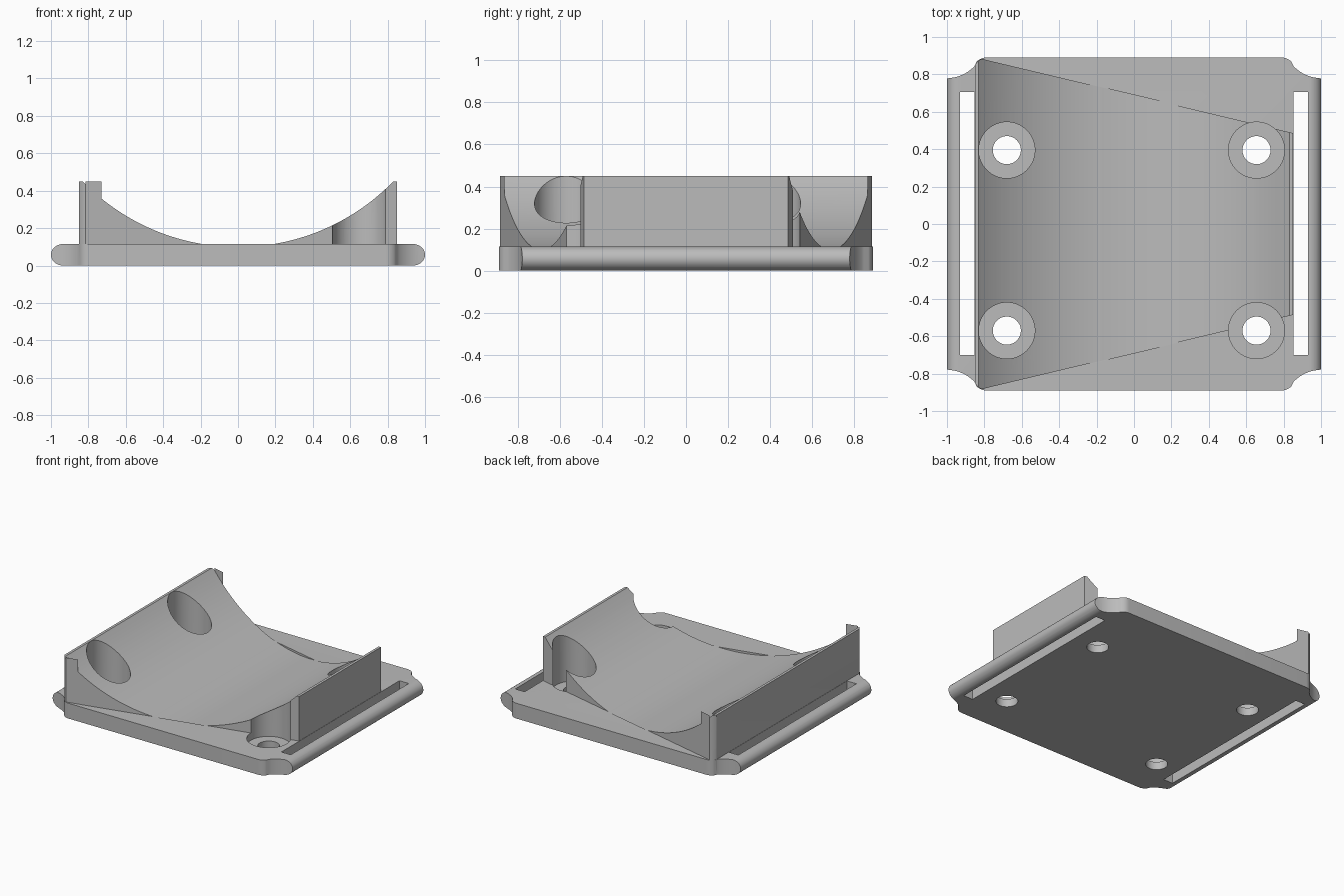
import bpy, bmesh, math
from mathutils import Vector

cube = bpy.data.objects.get("Cube")
if cube:
    bpy.data.objects.remove(cube)

grey = bpy.data.materials.new("plain grey")
grey.use_nodes = True
COLOUR = (0.5, 0.5, 0.5, 1)
grey.diffuse_color = COLOUR
grey.node_tree.nodes["Principled BSDF"].inputs["Base Color"].default_value = COLOUR


def prism(name, outline, low, high, along_y=False):
    """Extrude a 2D outline along z, or an x-z outline along y."""
    bm = bmesh.new()
    place = (lambda a, b: (a, low, b)) if along_y else (lambda a, b: (a, b, low))
    face = bm.faces.new([bm.verts.new(place(a, b)) for a, b in outline])
    grown = bmesh.ops.extrude_face_region(bm, geom=[face])["geom"]
    step = Vector((0, high - low, 0)) if along_y else Vector((0, 0, high - low))
    bmesh.ops.translate(bm, vec=step, verts=[v for v in grown if isinstance(v, bmesh.types.BMVert)])
    bmesh.ops.recalc_face_normals(bm, faces=bm.faces)
    mesh = bpy.data.meshes.new(name)
    bm.to_mesh(mesh)
    bm.free()
    obj = bpy.data.objects.new(name, mesh)
    bpy.context.collection.objects.link(obj)
    mesh.materials.append(grey)
    return obj


def combine(target, tool, operation):
    """Apply a boolean and discard the tool."""
    mod = target.modifiers.new("combine", "BOOLEAN")
    mod.object, mod.operation, mod.solver = tool, operation, "EXACT"
    bpy.context.view_layer.objects.active = target
    bpy.ops.object.modifier_apply(modifier=mod.name)
    bpy.data.objects.remove(tool)


def arc(cx, cy, rx, ry, start, end, steps):
    angles = [math.radians(start + (end - start) * i / steps) for i in range(steps + 1)]
    return [(cx + rx * math.cos(a), cy + ry * math.sin(a)) for a in angles]


def circle(x, y, r):
    return arc(x, y, r, r, 0, 360, 64)[:-1]


# Base plate: scooped corners, rounded long edges
TOP = 0.115
corner = [(1, 0.778)] + arc(1.0, 0.98, 0.2, 0.2, 265, 222, 8) + arc(0.79, 0.82, 0.07, 0.07, 42, 90, 6)
right = [(x, -y) for x, y in reversed(corner)] + corner
outline = right + [(-x, -y) for x, y in right]
body = prism("strap_mount", outline, 0, TOP)
half = TOP / 2
edges = arc(0.935, half, 0.065, half, -90, 90, 16) + arc(-0.935, half, 0.065, half, 90, 270, 16)
combine(body, prism("edge_rounding", edges, -1, 1, True), "INTERSECT")

# Tapered saddle block
side = [(0.85, 0.486), (-0.815, 0.883), (-0.835, 0.872), (-0.85, 0.85)]
taper = side + [(x, -y) for x, y in reversed(side)]
combine(body, prism("saddle_block", taper, 0.05, 0.45), "UNION")

# Cylindrical cradle hollowed out of the block
cradle = prism("cradle", arc(0, 1.257, 1.158, 1.158, 180, 360, 128), -1, 1, True)
wide = [(x * 1.01, y * 1.002) for x, y in taper]
combine(cradle, prism("cradle_limit", wide, 0.01, 1.2), "INTERSECT")
combine(body, cradle, "DIFFERENCE")

# Counterbored screw holes
for x in (-0.68, 0.655):
    for y in (-0.57, 0.395):
        combine(body, prism("counterbore", circle(x, y, 0.15), 0.06, 1), "DIFFERENCE")
        combine(body, prism("screw_hole", circle(x, y, 0.075), -0.1, 0.5), "DIFFERENCE")

# Strap slots
for s in (-1, 1):
    slot = [(s * 0.852, -0.7), (s * 0.93, -0.7), (s * 0.93, 0.705), (s * 0.852, 0.705)]
    combine(body, prism("strap_slot", slot, -0.1, 0.3), "DIFFERENCE")

bpy.ops.object.select_all(action="DESELECT")
body.select_set(True)
bpy.context.view_layer.objects.active = body
bpy.ops.object.shade_smooth_by_angle(angle=math.radians(30))
